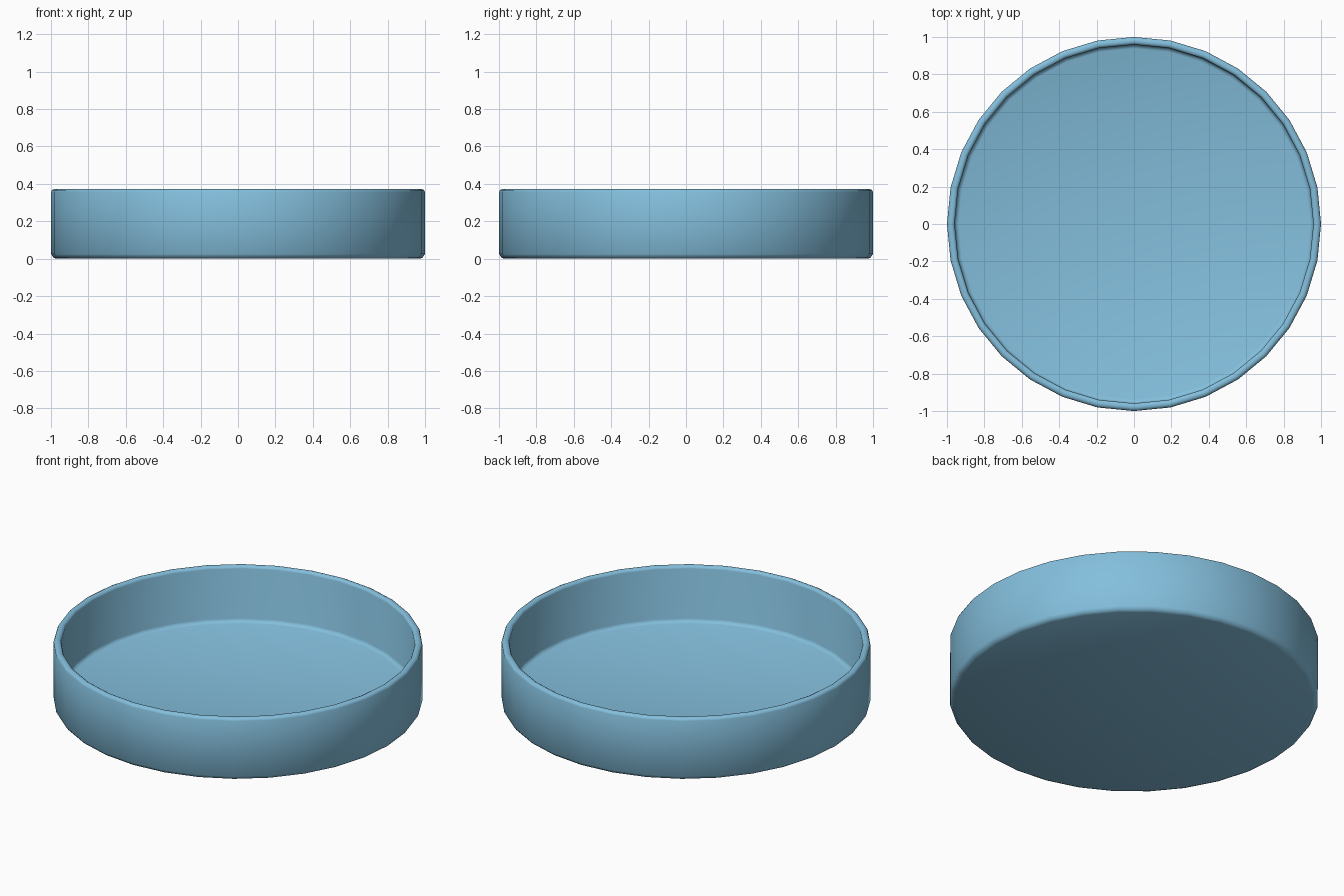
import bpy, bmesh, math

if "Cube" in bpy.data.objects:
    bpy.data.objects.remove(bpy.data.objects["Cube"])

SIDES = 32

# Wall and floor cross-section (radius, height), from underside round to inner floor
profile = [
    (0.972, 0.0), (0.988, 0.007), (1.0, 0.025),
    (1.0, 0.357), (0.995, 0.367), (0.985, 0.372),
    (0.972, 0.372), (0.963, 0.367), (0.959, 0.357),
    (0.959, 0.06), (0.953, 0.046), (0.938, 0.04),
]

bm = bmesh.new()
rings = []
for r, z in profile:
    rings.append([bm.verts.new((r * math.cos(2 * math.pi * i / SIDES),
                                r * math.sin(2 * math.pi * i / SIDES), z))
                  for i in range(SIDES)])

# Round wall
for a, b in zip(rings, rings[1:]):
    for i in range(SIDES):
        j = (i + 1) % SIDES
        bm.faces.new((a[i], a[j], b[j], b[i]))

# Underside and inner floor
bm.faces.new(rings[0][::-1])
bm.faces.new(rings[-1])
bmesh.ops.recalc_face_normals(bm, faces=bm.faces[:])

mesh = bpy.data.meshes.new("round_dish")
bm.to_mesh(mesh)
bm.free()
dish = bpy.data.objects.new("round_dish", mesh)
bpy.context.collection.objects.link(dish)

# Smooth rounded shading
bpy.context.view_layer.objects.active = dish
dish.select_set(True)
bpy.ops.object.shade_smooth_by_angle(angle=math.radians(50))

# Blue glaze
mat = bpy.data.materials.new("blue_glaze")
mat.diffuse_color = (0.23, 0.52, 0.72, 1.0)
mat.use_nodes = True
mat.node_tree.nodes["Principled BSDF"].inputs["Base Color"].default_value = mat.diffuse_color
mesh.materials.append(mat)
